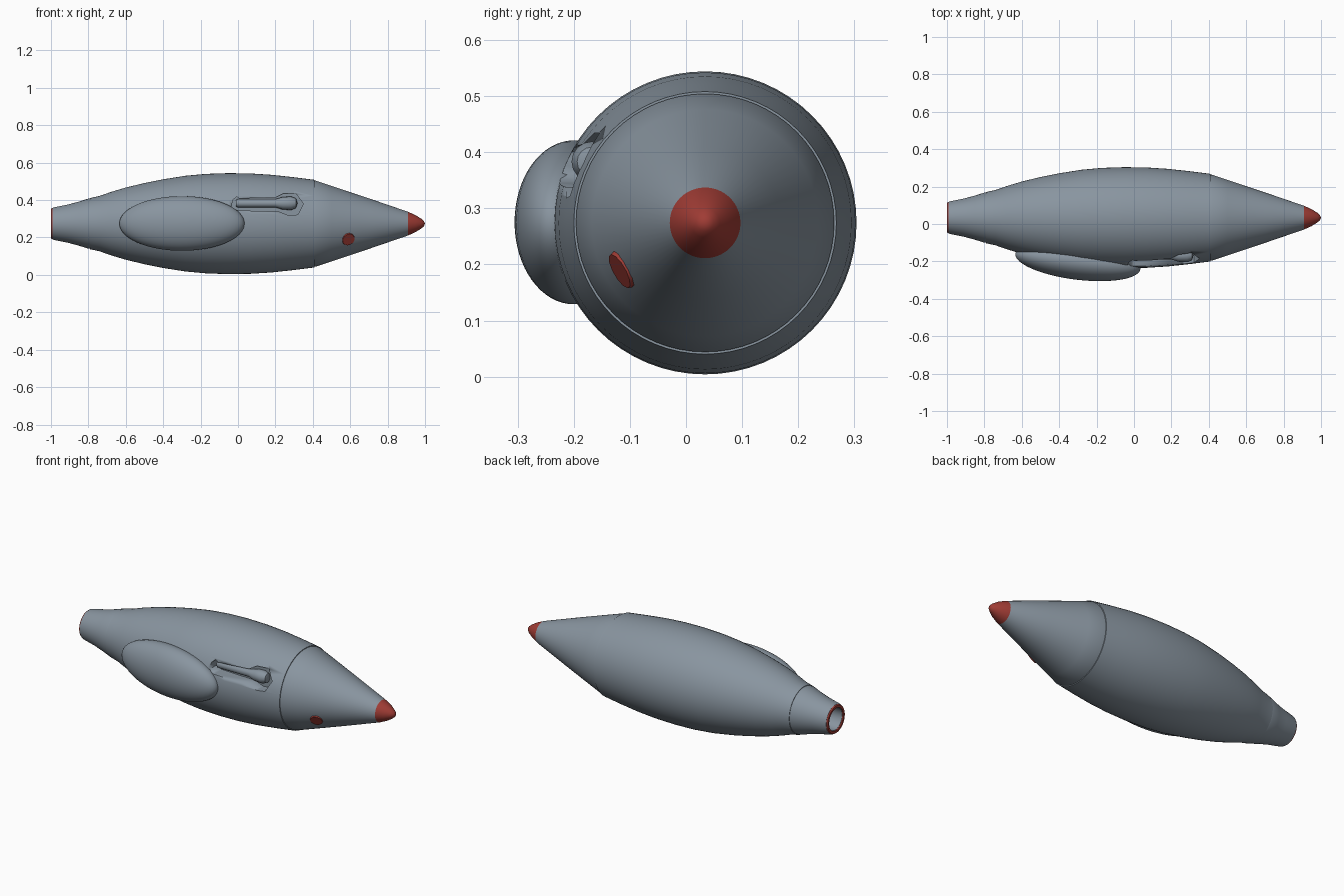
import bpy, bmesh, math
from mathutils import Vector, Matrix

if "Cube" in bpy.data.objects:
    bpy.data.objects.remove(bpy.data.objects["Cube"])

CY, CZ = 0.034, 0.274   # long axis of the hull


def material(name, rgb):
    m = bpy.data.materials.new(name)
    m.diffuse_color = (*rgb, 1)
    m.use_nodes = True
    m.node_tree.nodes["Principled BSDF"].inputs["Base Color"].default_value = m.diffuse_color
    return m


GREY = material("steel grey", (0.25, 0.30, 0.35))
RED = material("dull red", (0.35, 0.045, 0.035))


def finish(name, bm, mats, angle=30):
    bmesh.ops.recalc_face_normals(bm, faces=bm.faces)
    me = bpy.data.meshes.new(name)
    bm.to_mesh(me)
    bm.free()
    ob = bpy.data.objects.new(name, me)
    bpy.context.collection.objects.link(ob)
    for m in mats:
        me.materials.append(m)
    bpy.ops.object.select_all(action='DESELECT')
    ob.select_set(True)
    bpy.context.view_layer.objects.active = ob
    bpy.ops.object.shade_smooth_by_angle(angle=math.radians(angle))
    return ob


def lathe(name, profile, mats, cy=CY, cz=CZ, n=64, rule=None):
    """Revolve (x, radius) points around the x direction."""
    bm = bmesh.new()
    rings = []
    for x, r in profile:
        if r == 0:
            rings.append([bm.verts.new((x, cy, cz))] * n)
        else:
            rings.append([bm.verts.new((x, cy + r * math.cos(2 * math.pi * i / n),
                                        cz + r * math.sin(2 * math.pi * i / n)))
                          for i in range(n)])
    for a, b in zip(rings, rings[1:]):
        for i in range(n):
            j = (i + 1) % n
            vs = list(dict.fromkeys((a[i], a[j], b[j], b[i])))
            f = bm.faces.new(vs)
            if rule:
                f.material_index = rule(f.calc_center_median().x)
    return finish(name, bm, mats)


# Main hull
hull = lathe("hull", [(-0.79, 0), (-0.79, 0.137), (-0.74, 0.148), (-0.68, 0.169),
                      (-0.6, 0.193), (-0.5, 0.217), (-0.4, 0.237), (-0.28, 0.256),
                      (-0.17, 0.266), (-0.05, 0.270), (0.07, 0.268), (0.18, 0.261),
                      (0.3, 0.248), (0.41, 0.234), (0.41, 0)], [GREY])

# Nose cone with a red tip
lathe("nose_cone", [(0.405, 0), (0.405, 0.229), (0.415, 0.230), (0.5, 0.202), (0.7, 0.135),
                    (0.91, 0.063), (0.95, 0.045), (0.98, 0.026), (0.993, 0.015),
                    (1.0, 0)], [GREY, RED], rule=lambda x: int(x > 0.91))

# Hollow tail nozzle and its red rim
lathe("tail_nozzle", [(-0.78, 0), (-0.78, 0.134), (-0.80, 0.134), (-0.85, 0.118),
                      (-0.91, 0.102), (-0.98, 0.088), (-0.993, 0.084), (-0.993, 0.064),
                      (-0.9, 0.064), (-0.9, 0)], [GREY])
lathe("tail_rim", [(-0.99, 0.066), (-0.99, 0.084), (-1.0, 0.079), (-1.0, 0.066),
                   (-0.99, 0.066)], [RED])

# Side pod
bm = bmesh.new()
bmesh.ops.create_uvsphere(bm, u_segments=48, v_segments=32, radius=1)
bmesh.ops.transform(bm, verts=bm.verts, matrix=Matrix.Translation((-0.30, -0.2, 0.275))
                    @ Matrix.Rotation(math.radians(-7), 4, 'Z')
                    @ Matrix.Diagonal((0.337, 0.098, 0.146, 1)))
finish("side_pod", bm, [GREY])

# Recess cut into the side of the hull
outline = [(-0.035, 0.36), (-0.028, 0.40), (-0.008, 0.418), (0.008, 0.408), (0.2, 0.414),
           (0.24, 0.434), (0.31, 0.434), (0.35, 0.38), (0.32, 0.322), (0.27, 0.318),
           (0.22, 0.338), (0.0, 0.345)]
bm = bmesh.new()
face = bm.faces.new([bm.verts.new((x, -0.4, z)) for x, z in outline])
ext = bmesh.ops.extrude_face_region(bm, geom=[face])
for v in ext["geom"]:
    if isinstance(v, bmesh.types.BMVert):
        v.co.y = -0.15
cutter = finish("recess_cutter", bm, [GREY])
cutter.hide_render = True
cutter.hide_viewport = True
cut = hull.modifiers.new("recess", 'BOOLEAN')
cut.operation = 'DIFFERENCE'
cut.solver = 'EXACT'
cut.object = cutter

# Rod with a thicker end lying in the recess
lathe("recess_rod", [(-0.01, 0), (-0.01, 0.018), (0.0, 0.022), (0.2, 0.022), (0.24, 0.034),
                     (0.285, 0.036), (0.31, 0.026), (0.318, 0)], [GREY],
      cy=-0.168, cz=0.383, n=16)

# Round red marker on the nose
bm = bmesh.new()
spot = Vector((0.59, -0.115, 0.190))
radial = Vector((0, spot.y - CY, spot.z - CZ)).normalized()
normal = (radial + Vector((0.34, 0, 0))).normalized()
bmesh.ops.create_cone(bm, cap_ends=True, segments=12, radius1=0.037, radius2=0.034, depth=0.009)
bmesh.ops.transform(bm, verts=bm.verts, matrix=Matrix.Translation(spot)
                    @ normal.to_track_quat('Z', 'Y').to_matrix().to_4x4())
finish("nose_marker", bm, [RED])
